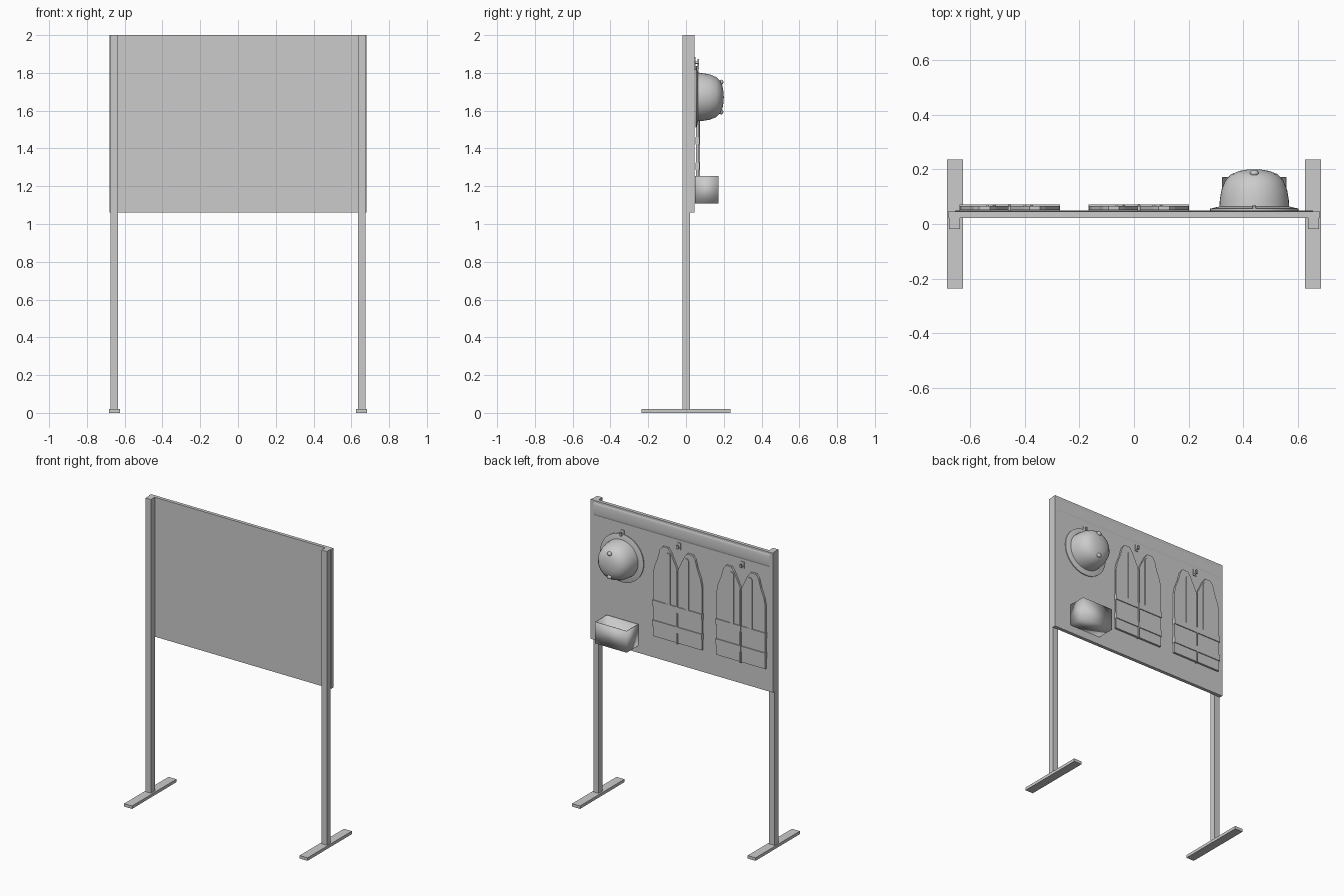
import bpy, bmesh, math
from mathutils import Matrix, Vector

old = bpy.data.objects.get("Cube")
if old:
    bpy.data.objects.remove(old, do_unlink=True)

grey = bpy.data.materials.new("plain_grey")
grey.use_nodes = True
colour = (0.6, 0.6, 0.6, 1)
grey.diffuse_color = colour
grey.node_tree.nodes["Principled BSDF"].inputs["Base Color"].default_value = colour


def finish(bm, name, smooth=False):
    bmesh.ops.recalc_face_normals(bm, faces=bm.faces)
    for f in bm.faces:
        f.smooth = smooth
    mesh = bpy.data.meshes.new(name)
    bm.to_mesh(mesh)
    bm.free()
    mesh.materials.append(grey)
    obj = bpy.data.objects.new(name, mesh)
    bpy.context.collection.objects.link(obj)
    return obj


def box(name, x, y, z):
    """Box from (min, max) ranges."""
    bm = bmesh.new()
    bmesh.ops.create_cube(bm, size=1)
    for v in bm.verts:
        v.co = [r[0] if c < 0 else r[1] for c, r in zip(v.co, (x, y, z))]
    return finish(bm, name)


def prism(name, outline, y0, y1, centre_x):
    """Extrude an (x, z) outline from y0 to y1."""
    bm = bmesh.new()
    face = bm.faces.new([bm.verts.new((centre_x + x, y0, z)) for x, z in outline])
    out = bmesh.ops.extrude_face_region(bm, geom=[face])
    for v in out["geom"]:
        if isinstance(v, bmesh.types.BMVert):
            v.co.y = y1
    return finish(bm, name)


def lathe(name, profile, x, z, steps=40):
    """Spin an (radius, y) profile round a y-parallel axis."""
    bm = bmesh.new()
    verts = [bm.verts.new((x + r, y, z)) for r, y in profile]
    edges = [bm.edges.new(pair) for pair in zip(verts, verts[1:])]
    bmesh.ops.spin(bm, geom=verts + edges, cent=(x, 0, z), axis=(0, 1, 0),
                   angle=math.tau, steps=steps)
    bmesh.ops.remove_doubles(bm, verts=bm.verts, dist=0.0005)
    obj = finish(bm, name, True)
    with bpy.context.temp_override(object=obj, active_object=obj,
                                   selected_objects=[obj], selected_editable_objects=[obj]):
        bpy.ops.object.shade_smooth_by_angle(angle=math.radians(40))
    return obj


# Frame: board, posts and flat feet
BACK = 0.045
box("board", (-0.68, 0.68), (0.022, BACK), (1.06, 2))
for side, s in (("left", 1), ("right", -1)):
    px, fx = sorted((s * 0.636, s * 0.676)), sorted((s * 0.625, s * 0.684))
    box(side + "_post", px, (-0.019, 0.022), (0.02, 2))
    box(side + "_foot", fx, (-0.236, 0.236), (0, 0.02))

# Header strip, a shallow bulge along the top of the back
bm = bmesh.new()
rows = []
for i in range(9):
    a = math.pi * i / 8
    co = (BACK + 0.005 * math.sin(a), 1.943 - 0.043 * math.cos(a))
    rows.append([bm.verts.new((x, *co)) for x in (-0.655, 0.655)])
for a, b in zip(rows, rows[1:]):
    bm.faces.new((a[0], a[1], b[1], b[0]))
finish(bm, "header_strip", True)


# Hanging hooks
def hook(name, x, z):
    box(name + "_plate", (x - 0.012, x + 0.012), (BACK, BACK + 0.005), (z - 0.022, z + 0.022))
    lathe(name + "_peg", [(0, BACK), (0.006, BACK), (0.006, 0.07), (0, 0.07)], x, z - 0.008, 12)
    box(name + "_tip", (x - 0.006, x + 0.006), (0.062, 0.07), (z - 0.012, z + 0.012))


# Safety vests: two mirrored halves, reflective strips and a zip
half = [(0.003, 1.215), (0.182, 1.215), (0.182, 1.64), (0.172, 1.69), (0.148, 1.75),
        (0.132, 1.81), (0.112, 1.836), (0.072, 1.836), (0.052, 1.81), (0.003, 1.71)]
for name, cx in (("first_vest", 0.018), ("second_vest", -0.455)):
    for side, s in (("left", 1), ("right", -1)):
        prism(f"{name}_{side}_half", [(s * x, z) for x, z in half], 0.052, 0.066, cx)
        strip = [(s * 0.068 + 0.018 * x, z) for x, z in
                 ((-1, 1.46), (1, 1.46), (1, 1.79), (0.5, 1.803), (-0.5, 1.803), (-1, 1.79))]
        prism(f"{name}_{side}_strip", strip, 0.066, 0.071, cx)
        for band, z in (("upper", 1.42), ("lower", 1.285)):
            bx = sorted((cx + s * 0.004, cx + s * 0.184))
            box(f"{name}_{side}_{band}_band", bx, (0.05, 0.072), (z, z + 0.04))
    box(name + "_zip", (cx - 0.004, cx + 0.004), (0.052, 0.073), (1.21, 1.705))
    hook(name + "_hook", cx, 1.862)

# Helmet with a thin brim and two small knobs
HX, HZ = 0.44, 1.672
lathe("helmet_brim", [(0, 0.05), (0.162, 0.05), (0.162, 0.056), (0.128, 0.064), (0, 0.064)], HX, HZ)
dome = [(0.128, 0.06), (0.126, 0.09), (0.12, 0.125), (0.106, 0.16),
        (0.085, 0.182), (0.055, 0.194), (0.025, 0.199), (0, 0.2)]
lathe("helmet_dome", dome, HX, HZ)
for name, dz in (("upper", 0.078), ("lower", -0.078)):
    bm = bmesh.new()
    bmesh.ops.create_uvsphere(bm, u_segments=16, v_segments=10, radius=1)
    bm.transform(Matrix.Translation((HX, 0.186, HZ + dz)) @ Matrix.Diagonal((0.016, 0.012, 0.014, 1)))
    finish(bm, f"helmet_{name}_knob", True)
hook("helmet_hook", HX, 1.836)

# Open tray below the helmet
bm = bmesh.new()
bmesh.ops.create_cube(bm, size=1)
bm.faces.ensure_lookup_table()
bmesh.ops.delete(bm, geom=[f for f in bm.faces if f.normal.z > 0.5], context="FACES_ONLY")
bm.transform(Matrix.Translation((HX, 0.11, 1.182)) @ Matrix.Diagonal((0.236, 0.124, 0.145, 1)))
tray = finish(bm, "open_tray", True)
wall = tray.modifiers.new("wall", "SOLIDIFY")
wall.thickness = 0.005
